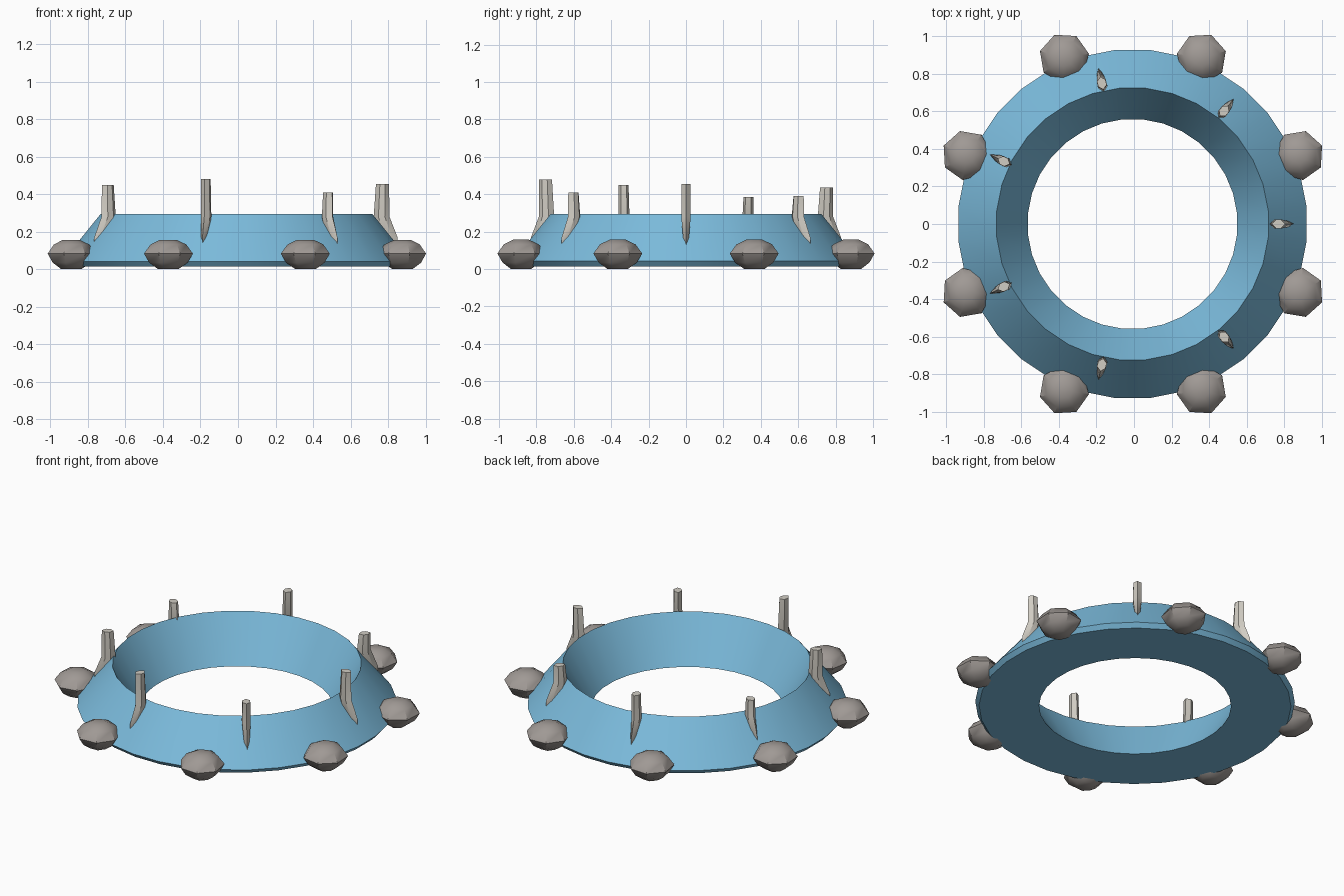
import bpy, bmesh
from math import cos, sin, pi, tau, radians

cube = bpy.data.objects.get("Cube")
if cube:
    bpy.data.objects.remove(cube, do_unlink=True)


def material(name, rgb):
    mat = bpy.data.materials.new(name)
    mat.use_nodes = True
    colour = (*rgb, 1)
    mat.diffuse_color = colour
    mat.node_tree.nodes["Principled BSDF"].inputs["Base Color"].default_value = colour
    return mat


blue = material("sky_blue", (0.20, 0.50, 0.72))
stone = material("stone_grey", (0.35, 0.32, 0.30))
bone = material("pale_bone", (0.64, 0.61, 0.55))


def loft(name, sections, mat, closed=False, angle=30):
    """Skin a stack of equal-sized point loops, capping the ends unless closed."""
    bm = bmesh.new()
    loops = [[bm.verts.new(p) for p in section] for section in sections]
    n = len(loops[0])
    pairs = list(zip(loops, loops[1:]))
    if closed:
        pairs.append((loops[-1], loops[0]))
    for a, b in pairs:
        for i in range(n):
            j = (i + 1) % n
            bm.faces.new((a[i], a[j], b[j], b[i]))
    if not closed:
        bm.faces.new(loops[0])
        bm.faces.new(loops[-1])
    bmesh.ops.recalc_face_normals(bm, faces=bm.faces)
    mesh = bpy.data.meshes.new(name)
    bm.to_mesh(mesh)
    bm.free()
    mesh.materials.append(mat)
    obj = bpy.data.objects.new(name, mesh)
    bpy.context.collection.objects.link(obj)
    bpy.ops.object.select_all(action='DESELECT')
    bpy.context.view_layer.objects.active = obj
    obj.select_set(True)
    bpy.ops.object.shade_smooth_by_angle(angle=radians(angle))
    return obj


def circle(r, z, n, phase=0.0):
    return [(r * cos(phase + tau * i / n), r * sin(phase + tau * i / n), z)
            for i in range(n)]


# Ring: sloped outside, sharp ridge, funnel-shaped inside
profile = [(0.56, 0.015), (0.91, 0.015), (0.932, 0.042), (0.727, 0.295)]
ring = loft("ring", [circle(r, z, 32, pi / 32) for r, z in profile], blue, closed=True)
ring.location.x = -0.008

# Boulders: flattened seven-sided stones around the rim
stone_profile = [(0.055, 0.0), (0.105, 0.035), (0.134, 0.083),
                 (0.098, 0.132), (0.045, 0.157)]
for k in range(8):
    a = radians(22.5 + 45 * k)
    rock = loft(f"boulder_{k + 1}", [circle(r, z, 7) for r, z in stone_profile],
                stone, angle=40)
    rock.location = (0.957 * cos(a) - 0.006, 0.957 * sin(a), 0)
    rock.rotation_euler.z = a


# Spikes: slim hexagonal blades whose feet flare down the slope
def blade(centre, half, width, z):
    outline = [(1, 0), (0.4, 1), (-0.4, 1), (-1, 0), (-0.4, -1), (0.4, -1)]
    return [(centre + half * x, width * y, z) for x, y in outline]


heights = [0.455, 0.39, 0.435, 0.385, 0.45, 0.48, 0.41]
for k, top in enumerate(heights):
    sections = [blade(0.82, 0.032, 0.003, 0.13),
                blade(0.80, 0.05, 0.016, 0.17),
                blade(0.765, 0.042, 0.025, 0.28),
                blade(0.77, 0.035, 0.023, top)]
    spike = loft(f"spike_{k + 1}", sections, bone)
    spike.rotation_euler.z = tau * k / len(heights)
